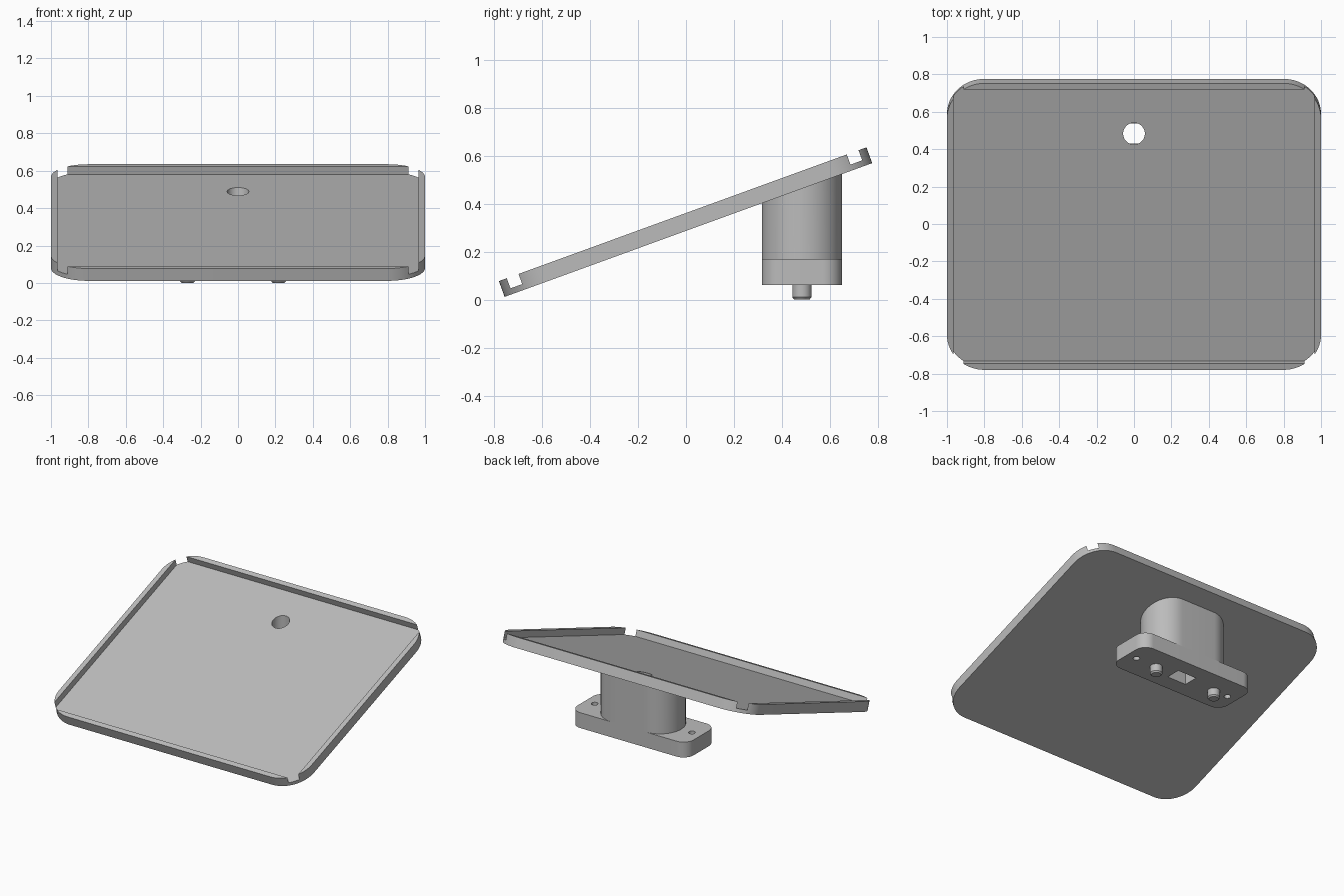
import bpy
import bmesh
from math import radians, tan, sin, cos, pi
from mathutils import Matrix

if "Cube" in bpy.data.objects:
    bpy.data.objects.remove(bpy.data.objects["Cube"])

grey = bpy.data.materials.new("light_grey")
grey.use_nodes = True
GREY = (0.5, 0.5, 0.5, 1)
grey.diffuse_color = GREY
grey.node_tree.nodes["Principled BSDF"].inputs["Base Color"].default_value = GREY

TILT = radians(20)
POST_Y = 0.483        # centre line of post, foot and bore
BORE_R = 0.058


def finish(name, bm):
    bmesh.ops.recalc_face_normals(bm, faces=bm.faces)
    mesh = bpy.data.meshes.new(name)
    bm.to_mesh(mesh)
    bm.free()
    mesh.materials.append(grey)
    obj = bpy.data.objects.new(name, mesh)
    bpy.context.collection.objects.link(obj)
    return obj


def rounded_prism(name, half_x, half_y, radius, z0, z1, centre=(0, 0), steps=16):
    """Rounded rectangle extruded from z0 to z1."""
    bm = bmesh.new()
    ring = []
    for k, (sx, sy) in enumerate([(1, 1), (-1, 1), (-1, -1), (1, -1)]):
        for i in range(steps + 1):
            a = (k + i / steps) * pi / 2
            ring.append(bm.verts.new((
                centre[0] + sx * (half_x - radius) + radius * cos(a),
                centre[1] + sy * (half_y - radius) + radius * sin(a), z0)))
    bmesh.ops.remove_doubles(bm, verts=ring, dist=1e-5)
    face = bm.faces.new([v for v in ring if v.is_valid])
    top = bmesh.ops.extrude_face_region(bm, geom=[face])["geom"]
    for v in top:
        if isinstance(v, bmesh.types.BMVert):
            v.co.z = z1
    return finish(name, bm)


def box(name, x, y, z):
    bm = bmesh.new()
    bmesh.ops.create_cube(bm, size=1)
    for v in bm.verts:
        v.co = [r[0] if c < 0 else r[1] for c, r in zip(v.co, (x, y, z))]
    return finish(name, bm)


def cylinder(name, x, y, r, z0, z1, r_bottom=None):
    bm = bmesh.new()
    bmesh.ops.create_cone(bm, cap_ends=True, segments=48, radius1=r_bottom or r, radius2=r,
                          depth=z1 - z0,
                          matrix=Matrix.Translation((x, y, (z0 + z1) / 2)))
    return finish(name, bm)


def cut(obj, *cutters):
    bpy.context.view_layer.objects.active = obj
    for c in cutters:
        mod = obj.modifiers.new("cut", 'BOOLEAN')
        mod.operation = 'DIFFERENCE'
        mod.solver = 'EXACT'
        mod.object = c
        bpy.context.view_layer.update()
        bpy.ops.object.modifier_apply(modifier=mod.name)
        bpy.data.objects.remove(c)


def bore():
    return cylinder("bore_cutter", 0, POST_Y, BORE_R, 0.1, 0.8)


# Tilted tray: the square pocket breaks through the rounded corners, leaving four rims
tray = rounded_prism("tray", 1, 0.815, 0.2, 0, 0.07)
cut(tray, box("pocket_cutter", (-0.965, 0.965), (-0.78, 0.78), (0.025, 0.2)))
tray.data.transform(Matrix.Translation((0, 0.01, 0.29)) @ Matrix.Rotation(TILT, 4, 'X'))
cut(tray, bore())

# Post: stadium column whose top follows the tray's underside
post = rounded_prism("post", 0.3, 0.167, 0.1665, 0.17, 0.5, (0, POST_Y))
for v in post.data.vertices:
    if v.co.z > 0.4:
        v.co.z = 0.298 + tan(TILT) * (v.co.y - 0.01)
cut(post, bore(), box("cable_cutter", (-0.055, 0.055), (0.2, POST_Y), (0.1, 0.25)))

# Foot with cable slot and two screw holes
foot = rounded_prism("foot", 0.46, 0.167, 0.08, 0.06, 0.17, (0, POST_Y))
cut(foot,
    box("slot_cutter", (-0.075, 0.075), (POST_Y - 0.053, POST_Y + 0.053), (0, 0.3)),
    *[cylinder("screw_cutter", s * 0.385, POST_Y, 0.022, 0, 0.3) for s in (-1, 1)])

# Locating pins with chamfered tips
pins = []
for side, x in (("right", -0.27), ("left", 0.217)):
    pins.append(cylinder(side + "_pin", x, POST_Y, 0.04, 0.01, 0.07))
    pins.append(cylinder(side + "_pin_tip", x, POST_Y, 0.04, 0, 0.01, 0.032))

# Smooth the curved walls, keep the edges sharp
bpy.ops.object.select_all(action='DESELECT')
for obj in [tray, post, foot] + pins:
    obj.select_set(True)
bpy.context.view_layer.objects.active = tray
bpy.ops.object.shade_smooth_by_angle(angle=radians(30))
